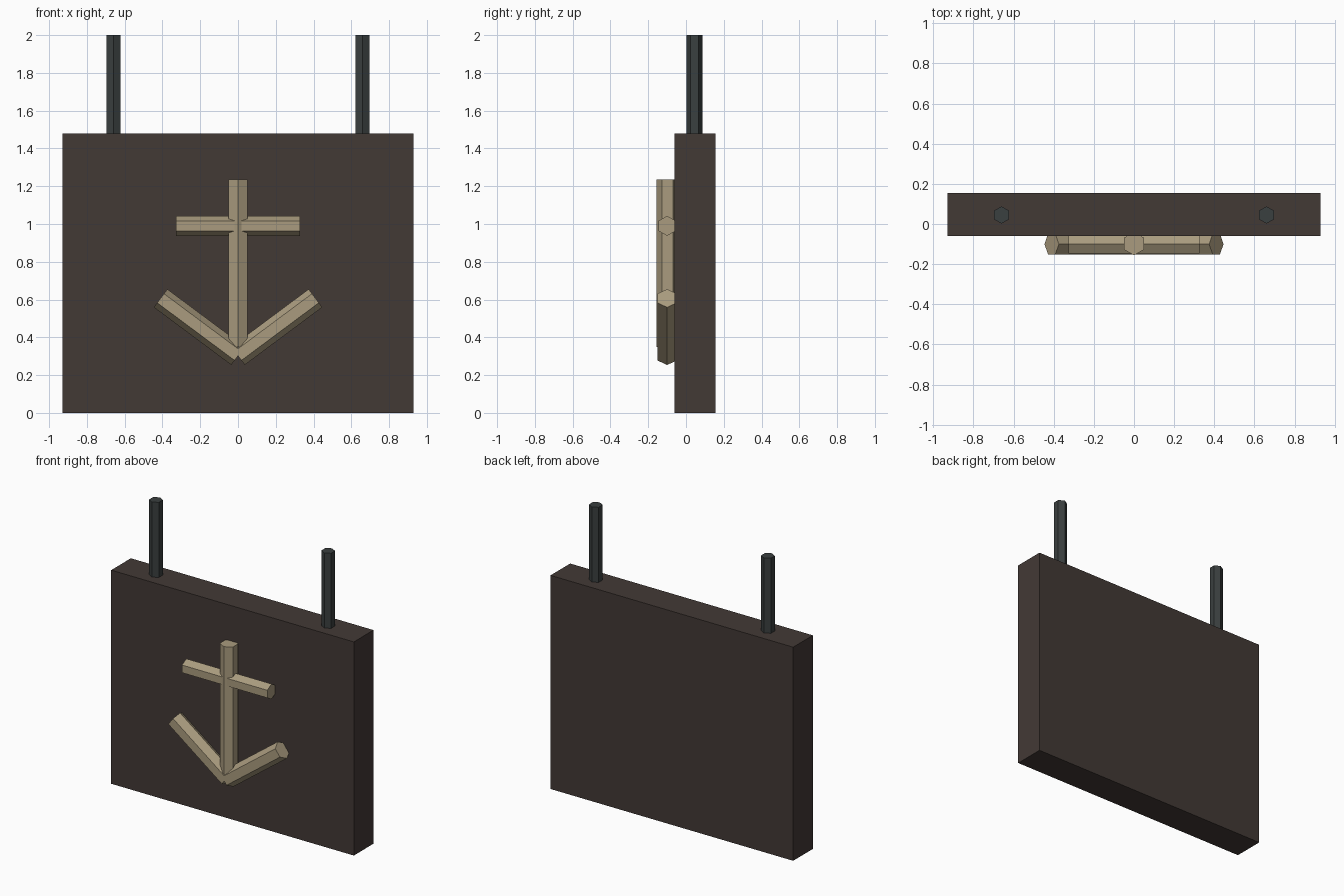
import bpy
import math
from mathutils import Vector, Matrix

if "Cube" in bpy.data.objects:
    bpy.data.objects.remove(bpy.data.objects["Cube"])


def material(name, rgb):
    m = bpy.data.materials.new(name)
    m.diffuse_color = (*rgb, 1)
    m.use_nodes = True
    m.node_tree.nodes["Principled BSDF"].inputs["Base Color"].default_value = m.diffuse_color
    return m


board_mat = material("dark_wood", (0.055, 0.041, 0.036))
iron_mat = material("iron", (0.042, 0.05, 0.05))
tan_mat = material("pale_wood", (0.40, 0.33, 0.21))


def hex_bar(name, a, b, radius, mat):
    """Six-sided bar from a to b, with corners pointing away from the y/x plane."""
    a, b = Vector(a), Vector(b)
    axis = (b - a).normalized()
    # upright bars have a corner facing y; others have a corner in the xz plane
    corner = Vector((0, 1, 0)) if abs(axis.x) < 0.01 else axis.cross(Vector((0, 1, 0)))
    rot = Matrix((corner, axis.cross(corner), axis)).transposed()
    bpy.ops.mesh.primitive_cylinder_add(vertices=6, radius=radius, depth=(b - a).length)
    ob = bpy.context.object
    ob.name = name
    # first cylinder vertex lies on local +y, so turn it onto local +x
    ob.data.transform(Matrix.Rotation(math.radians(-90), 4, 'Z'))
    ob.matrix_world = Matrix.Translation((a + b) / 2) @ rot.to_4x4()
    ob.data.materials.append(mat)


# sign board
bpy.ops.mesh.primitive_cube_add(size=1, location=(0, 0.0475, 0.74))
board = bpy.context.object
board.name = "sign_board"
board.scale = (1.86, 0.215, 1.48)
board.data.materials.append(board_mat)

# anchor shank and crossbar
Y = -0.098
hex_bar("anchor_shank", (0, Y, 0.35), (0, Y, 1.235), 0.058, tan_mat)
hex_bar("anchor_crossbar", (-0.327, -0.1, 0.99), (0.327, -0.1, 0.99), 0.053, tan_mat)

# mirrored hanging rods and anchor arms
for side, s in (("left", -1), ("right", 1)):
    hex_bar(f"hanging_rod_{side}", (s * 0.66, 0.045, 1.46), (s * 0.66, 0.045, 2.0), 0.043, iron_mat)
    hex_bar(f"anchor_arm_{side}", (0, -0.1, 0.302), (s * 0.41, -0.1, 0.607), 0.06, tan_mat)
